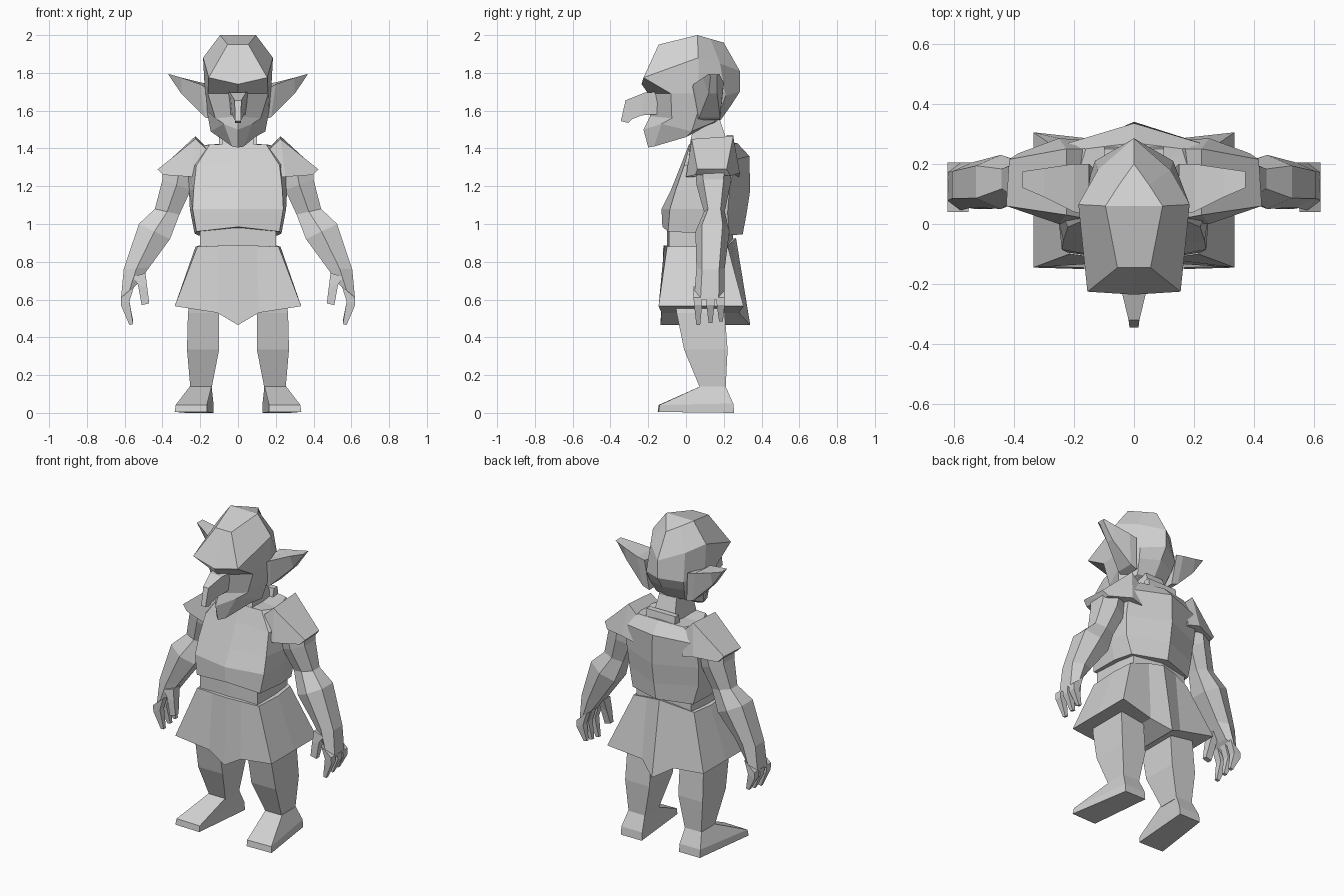
import bpy, bmesh
from mathutils import Vector

grey = bpy.data.materials.new("light_grey")
grey.diffuse_color = (0.65, 0.65, 0.65, 1)


def loft(name, rings, mirror=False, tip=None, keel=False):
    """Skin closed rings of equal length. Ends are fan-capped; tip places the
    first cap's centre, keel closes the last ring with front-to-back strips."""
    bm = bmesh.new()
    for side in ((1, -1) if mirror else (1,)):
        rows = [[bm.verts.new((p[0] * side, p[1], p[2])) for p in r] for r in rings]
        n = len(rows[0])
        for a, b in zip(rows, rows[1:]):
            for i in range(n):
                j = (i + 1) % n
                bm.faces.new((a[i], a[j], b[j], b[i]))
        for k, row in enumerate((rows[0], rows[-1])):
            if k and keel:
                m = n // 2
                for s in (1, -1):
                    for i in range(m // 2):
                        q = [row[(s * e) % n] for e in (i, i + 1, m - i - 1, m - i)]
                        bm.faces.new(list(dict.fromkeys(q)))
                continue
            mid = sum((v.co for v in row), Vector()) / n
            c = bm.verts.new(tip if tip and not k else mid)
            for i in range(n):
                bm.faces.new((row[i], row[(i + 1) % n], c))
    bmesh.ops.recalc_face_normals(bm, faces=bm.faces)
    me = bpy.data.meshes.new(name)
    bm.to_mesh(me)
    bm.free()
    me.materials.append(grey)
    ob = bpy.data.objects.new(name, me)
    bpy.context.collection.objects.link(ob)
    return ob


def sym(half):
    """Complete a half ring that runs from front centre to back centre."""
    return half + [(-x, y, z) for x, y, z in half[-2:0:-1]]


def hexring(outer, inner, y, hy):
    """Six-sided limb section between an outer and an inner (x, z) point."""
    o, i = Vector(outer), Vector(inner)
    pts = [(o, 0.6), (o, -0.6), ((o + i) / 2, -1), (i, -0.65), (i, 0.65), ((o + i) / 2, 1)]
    return [(p.x, y + s * hy, p.y) for p, s in pts]


def box(x0, x1, y0, y1, z):
    return [(x0, y0, z), (x1, y0, z), (x1, y1, z), (x0, y1, z)]


# Head: crown, brow edge, eye line, cheeks, lip, chin
loft("head", [sym(r) for r in (
    [(0, -.145, 1.95), (.055, -.145, 1.95), (.095, .06, 2.0), (.05, .13, 1.98), (0, .2, 1.96)],
    [(0, -.235, 1.74), (.155, -.225, 1.775), (.185, .065, 1.88), (.12, .18, 1.85), (0, .285, 1.81)],
    [(0, -.2, 1.69), (.16, -.08, 1.69), (.175, .065, 1.69), (.13, .21, 1.68), (0, .285, 1.70)],
    [(0, -.19, 1.57), (.12, -.075, 1.56), (.165, .065, 1.6), (.12, .19, 1.62), (0, .24, 1.63)],
    [(0, -.225, 1.50), (.075, -.13, 1.53), (.145, .03, 1.49), (.10, .15, 1.54), (0, .18, 1.545)],
    [(0, -.2, 1.405), (.03, -.17, 1.41), (.09, .0, 1.46), (.06, .11, 1.52), (0, .15, 1.53)],
)], tip=(0, .06, 2.0))

# Drooping pointed nose
loft("nose", [
    [(-.055, -.14, 1.70), (.055, -.14, 1.70), (.045, -.1, 1.585), (-.045, -.1, 1.585)],
    [(-.042, -.22, 1.695), (.042, -.22, 1.695), (.03, -.235, 1.575), (-.03, -.235, 1.575)],
    [(-.018, -.32, 1.655), (.018, -.32, 1.655), (.018, -.285, 1.555), (-.018, -.285, 1.555)],
    [(-.015, -.345, 1.545), (.015, -.345, 1.545), (.015, -.305, 1.535), (-.015, -.305, 1.535)],
])

# Ears
loft("ears", [
    [(.15, .03, 1.71), (.15, .2, 1.74), (.13, .18, 1.55), (.13, .06, 1.55)],
    [(.20, .04, 1.74), (.20, .20, 1.75), (.175, .18, 1.565), (.175, .07, 1.565)],
    [(.30, .09, 1.775), (.30, .185, 1.775), (.30, .165, 1.69), (.30, .12, 1.69)],
    [(.37, .12, 1.795), (.37, .175, 1.795), (.365, .165, 1.785), (.365, .13, 1.785)],
], True)

# Neck
loft("neck", [
    [(-.07, .05, 1.56), (.07, .05, 1.56), (.06, .18, 1.55), (-.06, .18, 1.55)],
    [(-.09, .01, 1.38), (.09, .01, 1.38), (.08, .235, 1.38), (-.08, .235, 1.38)],
])

# Shirt body and raised back collar
loft("shirt", [sym(r) for r in (
    [(0, .015, 1.42), (.15, .02, 1.42), (.20, .12, 1.41), (.16, .25, 1.42), (0, .27, 1.43)],
    [(0, -.02, 1.33), (.22, -.01, 1.31), (.28, .12, 1.33), (.25, .26, 1.34), (0, .335, 1.36)],
    [(0, -.08, 1.18), (.235, -.055, 1.18), (.26, .1, 1.18), (.25, .23, 1.18), (0, .34, 1.18)],
    [(0, -.13, 1.08), (.24, -.085, 1.08), (.255, .1, 1.08), (.24, .22, 1.06), (0, .32, 1.05)],
    [(0, -.125, .985), (.22, -.095, .96), (.23, .1, .95), (.21, .23, .94), (0, .30, .945)],
)])
loft("collar", [
    [(-.10, .20, 1.40), (.10, .20, 1.40), (.10, .26, 1.40), (-.10, .26, 1.40)],
    [(-.10, .215, 1.47), (.10, .215, 1.47), (.10, .25, 1.47), (-.10, .25, 1.47)],
])

# Flared shoulder sleeves
loft("sleeves", [
    [(.17, .02, 1.40), (.17, .25, 1.41), (.17, .28, 1.25), (.17, .0, 1.25)],
    [(.225, .03, 1.45), (.225, .25, 1.465), (.25, .285, 1.27), (.25, .0, 1.25)],
    [(.425, .06, 1.29), (.415, .215, 1.29), (.385, .235, 1.255), (.395, .05, 1.26)],
], True)

# Arms from shoulder to palm
loft("arms", [
    hexring((.40, 1.30), (.22, 1.28), .145, .095),
    hexring((.40, 1.235), (.25, 1.18), .145, .09),
    hexring((.44, 1.08), (.31, 1.05), .15, .055),
    hexring((.525, 1.0), (.36, .92), .14, .09),
    hexring((.605, .76), (.47, .77), .13, .075),
    hexring((.62, .60), (.535, .68), .125, .08),
], True)

# Curled fingers and thumbs
for n, y in enumerate((.065, .13, .185)):
    t = .01 * (n - 1)
    loft(f"finger_{n + 1}", [
        [(.62, y - .025, .61), (.62, y + .02, .61), (.55, y + .02, .67), (.55, y - .025, .67)],
        [(.62, y - .022, .57), (.62, y + .02, .57), (.575, y + .02, .59), (.575, y - .022, .59)],
        [(.575, y - .01, .475 + t), (.575, y + .01, .475 + t),
         (.555, y + .01, .48 + t), (.555, y - .01, .48 + t)],
    ], True)
loft("thumbs", [
    [(.56, .055, .72), (.56, .12, .72), (.49, .12, .74), (.49, .055, .74)],
    [(.53, .05, .68), (.53, .10, .68), (.48, .10, .66), (.48, .05, .66)],
    [(.51, .05, .57), (.51, .08, .57), (.47, .08, .58), (.47, .05, .58)],
], True)

# Waist
loft("waist", [sym([(0, -.10, z), (.2, -.09, z), (.2, .1, z), (.19, .22, z), (0, .25, z)])
               for z in (.98, .85)])

# Skirt with pointed front and back, closed underneath by a shallow keel
loft("skirt", [sym(r) for r in (
    [(0, -.12, .885), (.10, -.115, .885), (.215, -.10, .88), (.225, .08, .88),
     (.21, .22, .885), (.10, .25, .91), (0, .265, .925)],
    [(0, -.135, .465), (.11, -.13, .53), (.335, -.145, .565), (.335, .08, .565),
     (.335, .305, .565), (.11, .28, .53), (0, .34, .465)],
)], keel=True)

# Legs: four-sided, tapering to the ankle
loft("legs", [box(*b) for b in (
    (.09, .25, -.06, .20, .62),
    (.10, .265, -.05, .205, .53),
    (.10, .27, -.01, .22, .335),
    (.14, .252, .075, .21, .13),
)], True)

# Feet: wedge shoes with toes turned slightly out
loft("feet", [
    box(.14, .255, .075, .21, .14),
    [(.165, -.145, .042), (.33, -.14, .042), (.275, .25, .05), (.13, .25, .05)],
    [(.165, -.15, .005), (.335, -.145, .005), (.275, .255, .0), (.13, .255, .0)],
], True)
